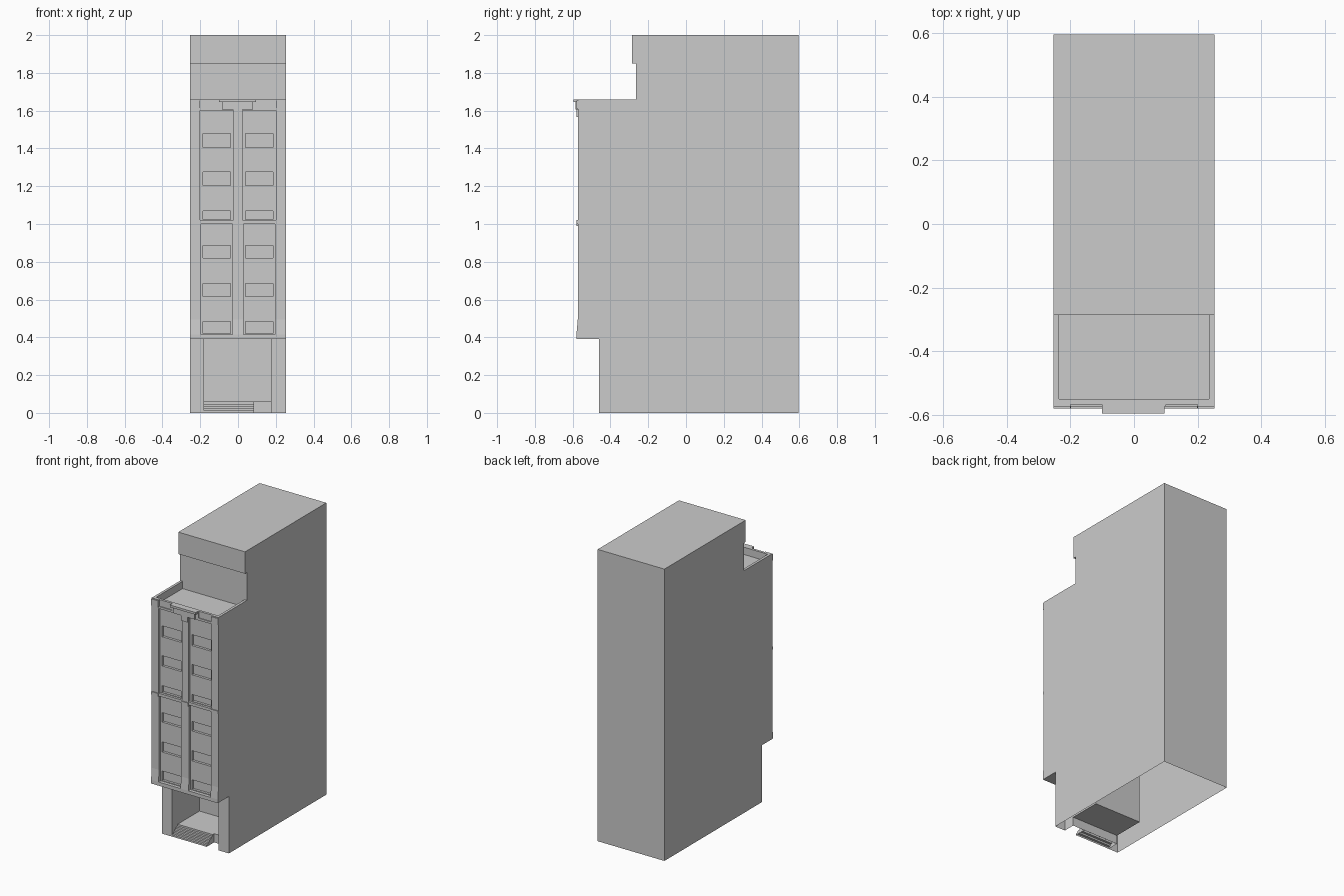
import bpy, bmesh

if "Cube" in bpy.data.objects:
    bpy.data.objects.remove(bpy.data.objects["Cube"])

HW = 0.253  # half width of the building


def make_object(name, bm):
    bmesh.ops.recalc_face_normals(bm, faces=bm.faces[:])
    mesh = bpy.data.meshes.new(name)
    bm.to_mesh(mesh)
    bm.free()
    ob = bpy.data.objects.new(name, mesh)
    bpy.context.collection.objects.link(ob)
    return ob


def boxes(name, items):
    """Boxes given as (x0, x1, y0, y1, z0, z1)."""
    bm = bmesh.new()
    for x0, x1, y0, y1, z0, z1 in items:
        vs = bmesh.ops.create_cube(bm, size=1)["verts"]
        for v in vs:
            v.co = (x1 if v.co.x > 0 else x0,
                    y1 if v.co.y > 0 else y0,
                    z1 if v.co.z > 0 else z0)
    return make_object(name, bm)


def extrude_profile(name, yz, x0, x1):
    bm = bmesh.new()
    face = bm.faces.new([bm.verts.new((x0, y, z)) for y, z in yz])
    ext = bmesh.ops.extrude_face_region(bm, geom=[face])["geom"]
    moved = [g for g in ext if isinstance(g, bmesh.types.BMVert)]
    bmesh.ops.translate(bm, verts=moved, vec=(x1 - x0, 0, 0))
    return make_object(name, bm)


def cut(target, items):
    cutter = boxes("cutter", items)
    cutter.hide_render = True
    mod = target.modifiers.new("cut", 'BOOLEAN')
    mod.operation, mod.solver, mod.object = 'DIFFERENCE', 'EXACT', cutter
    bpy.context.view_layer.objects.active = target
    bpy.ops.object.modifier_apply(modifier=mod.name)
    bpy.data.objects.remove(cutter)


def open_bottom(ob):
    bm = bmesh.new()
    bm.from_mesh(ob.data)
    low = [f for f in bm.faces if all(v.co.z < 0.001 for v in f.verts)]
    bmesh.ops.delete(bm, geom=low, context='FACES')
    bm.to_mesh(ob.data)
    bm.free()


def both(items):
    return [i for x0, x1, *r in items for i in ((x0, x1, *r), (-x1, -x0, *r))]


# Building shell: set-back ground floor, projecting facade, set-back top storey
body = extrude_profile("building_body", [
    (-0.46, 0), (-0.46, 0.39), (-0.58, 0.39), (-0.58, 0.415), (-0.573, 0.495),
    (-0.573, 1.66), (-0.265, 1.66), (-0.265, 1.85), (-0.285, 1.85),
    (-0.285, 2), (0.595, 2), (0.595, 0)], -HW, HW)

# Entrance recess, roof terrace, window bays and parapet notches
cut(body, [(-0.18, 0.175, -1, -0.16, 0.06, 0.39),
           (-0.235, 0.235, -0.55, -0.265, 1.61, 1.7)]
    + both([(0.025, 0.2, -1, -0.557, 1.02, 1.6),
            (0.03, 0.197, -1, -0.557, 0.415, 1.0),
            (0.1, 0.2, -1, -0.567, 1.615, 1.7)]))

# Windows, and the space for the entrance steps
rows = [(0.42, 0.485), (0.615, 0.685), (0.82, 0.885),
        (1.024, 1.07), (1.205, 1.275), (1.405, 1.48)]
cut(body, [(-0.18, 0.175, -1, -0.38, -1, 0.07)]
    + both([(0.04, 0.185, -1, -0.54, z0, z1) for z0, z1 in rows]))
open_bottom(body)

# Entrance steps
profile = [(-0.46, 0)]
for i in range(5):
    y = -0.46 + i * 0.016
    profile += [(y, 0.012 * (i + 1)), (y + 0.016, 0.012 * (i + 1))]
profile.append((-0.38, 0))
steps = extrude_profile("entrance_steps", profile, -0.18, 0.085)
open_bottom(steps)

# Facade trim: belt course, pier caps and central crest
boxes("belt_course", [(-0.025, 0.025, -0.579, -0.57, 0.99, 1.015)]
      + both([(0.2, HW, -0.579, -0.57, 1.0, 1.02)]))
boxes("pier_caps", both([(0.2, HW, -0.579, -0.57, 1.61, 1.655)]))
boxes("parapet_crest", [(-0.1, 0.095, -0.595, -0.56, 1.645, 1.66),
                        (-0.085, 0.08, -0.584, -0.56, 1.605, 1.645),
                        (-0.025, 0.022, -0.58, -0.56, 1.567, 1.605)])
